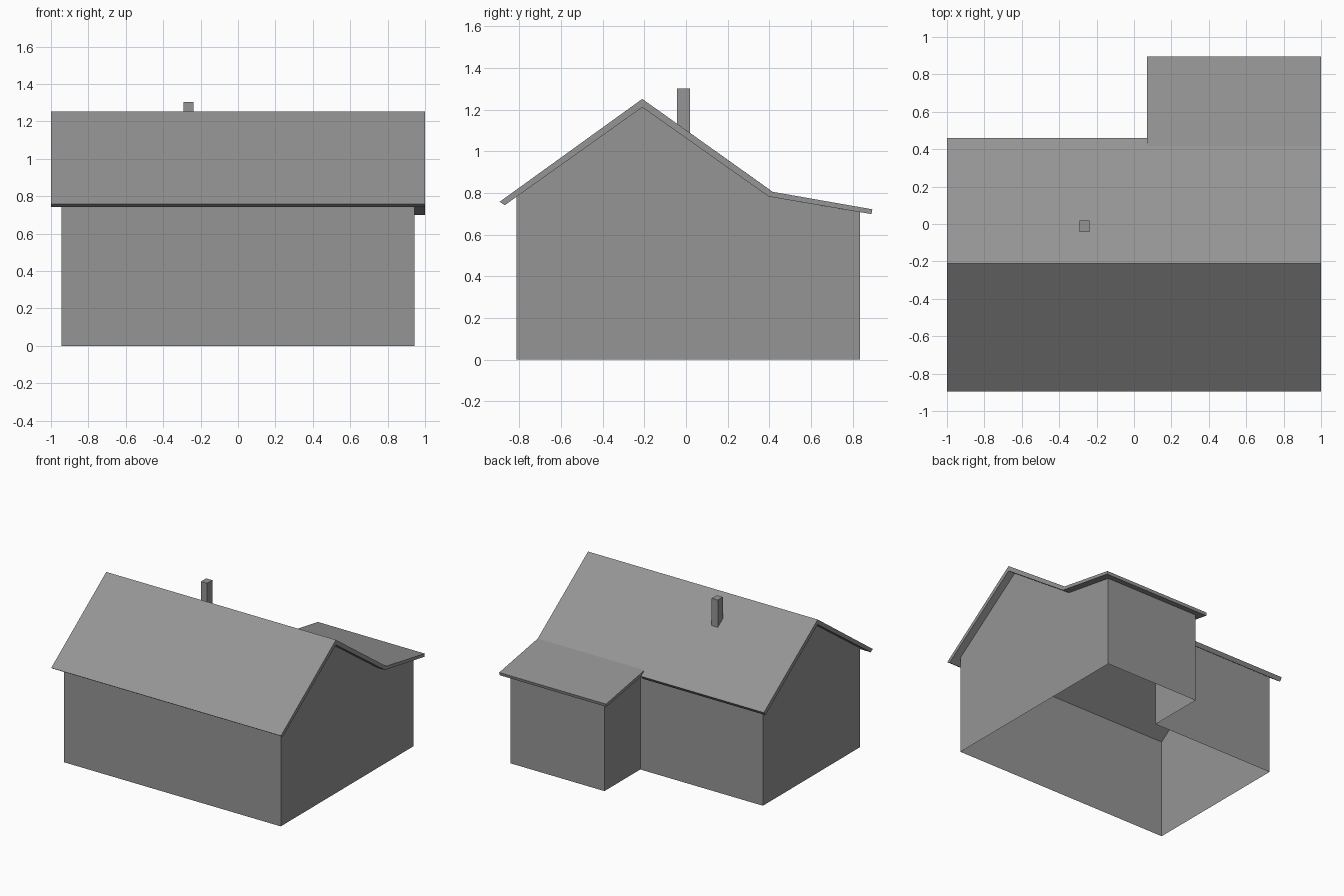
import bpy
import bmesh

cube = bpy.data.objects.get("Cube")
if cube:
    bpy.data.objects.remove(cube, do_unlink=True)

grey = bpy.data.materials.new("plain_grey")
grey.use_nodes = True
colour = (0.3, 0.3, 0.3, 1)
grey.diffuse_color = colour
grey.node_tree.nodes["Principled BSDF"].inputs["Base Color"].default_value = colour


def finish(name, bm):
    """Weld, orient and link a mesh as a flat shaded object."""
    bmesh.ops.remove_doubles(bm, verts=bm.verts, dist=0.0005)
    bmesh.ops.recalc_face_normals(bm, faces=bm.faces)
    mesh = bpy.data.meshes.new(name)
    bm.to_mesh(mesh)
    bm.free()
    mesh.materials.append(grey)
    obj = bpy.data.objects.new(name, mesh)
    bpy.context.collection.objects.link(obj)
    return obj


def add_face(bm, points):
    return bm.faces.new([bm.verts.new(p) for p in points])


def extrude_profile(name, profile, x0, x1):
    """Solid made from a (y, z) outline running from x0 to x1."""
    bm = bmesh.new()
    face = add_face(bm, [(x0, y, z) for y, z in profile])
    result = bmesh.ops.extrude_face_region(bm, geom=[face], use_keep_orig=True)
    verts = [v for v in result["geom"] if isinstance(v, bmesh.types.BMVert)]
    bmesh.ops.translate(bm, verts=verts, vec=(x1 - x0, 0, 0))
    return finish(name, bm)


# Roof: upper and lower outlines of the slabs
ridge_y, ridge_z, pitch = -0.21, 1.252, 0.712
front_top, front_under = (-0.895, 0.758), (-0.87, 0.742)
ridge_top, ridge_under = (ridge_y, ridge_z), (ridge_y, ridge_z - 0.04)
kink_top, kink_under = (0.416, 0.806), (0.397, 0.783)
wing_x = 0.07

extrude_profile("main_roof", [
    front_under, front_top, ridge_top,
    (0.46, 0.775), (0.44, 0.748), ridge_under], -1, wing_x)
extrude_profile("wing_roof", [
    front_under, front_top, ridge_top, kink_top,
    (0.895, 0.722), (0.89, 0.699), kink_under, ridge_under], wing_x, 1)

# Walls: thin sheets, open at the bottom, reaching the roof underside
side, inner = 0.943, 0.125
front, back, wing_back = -0.815, 0.39, 0.836
front_h, back_h, wing_h = 0.782, 0.785, 0.708

bm = bmesh.new()


def gable(x, tops):
    outline = [(tops[0][0], 0)] + tops + [(tops[-1][0], 0)]
    add_face(bm, [(x, y, z) for y, z in outline])


def long_wall(x0, x1, y, h):
    add_face(bm, [(x0, y, 0), (x1, y, 0), (x1, y, h), (x0, y, h)])


gable(-side, [(front, front_h), ridge_under, (back, back_h)])
gable(side, [(front, front_h), ridge_under, kink_under, (wing_back, wing_h)])
gable(inner, [(back, back_h), (wing_back, wing_h)])
long_wall(-side, side, front, front_h)
long_wall(-side, inner, back, back_h)
long_wall(inner, side, wing_back, wing_h)
finish("walls", bm)

# Chimney: its foot follows the slope inside the roof slab
y0, y1 = -0.043, 0.02
foot = [ridge_z - 0.02 - pitch * (y - ridge_y) for y in (y0, y1)]
extrude_profile("chimney", [
    (y0, foot[0]), (y0, 1.303), (y1, 1.303), (y1, foot[1])], -0.291, -0.238)
